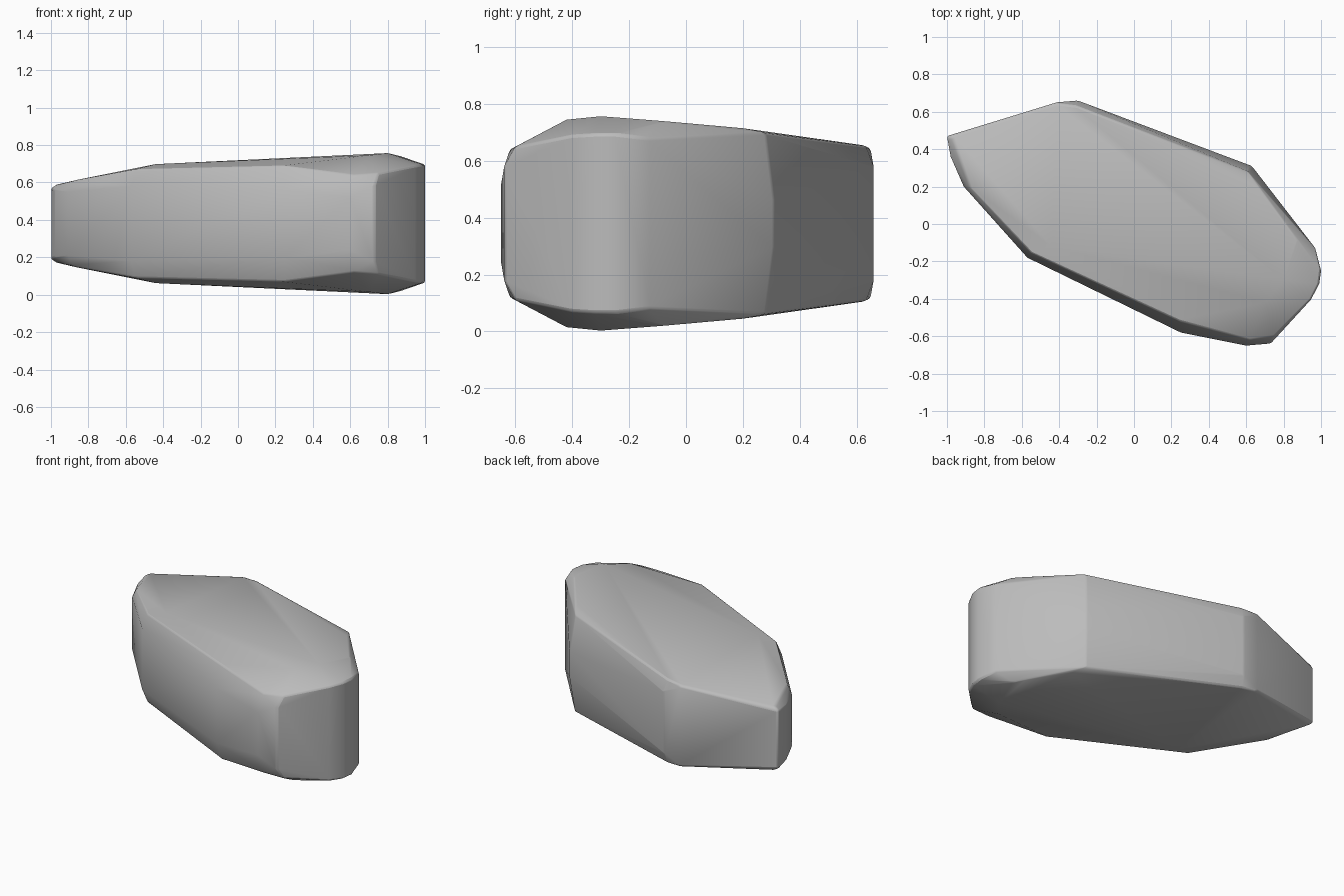
import bpy
import bmesh
import math

# Remove the default cube
default_cube = bpy.data.objects.get("Cube")
if default_cube:
    bpy.data.objects.remove(default_cube, do_unlink=True)

MID_HEIGHT = 0.38

# Steep side wall: x, y and half height of the wall at each corner
wall_outline = [
    (-1, .47, .19), (-.98, .36, .18), (-.91, .2, .17), (-.57, -.18, .2),
    (.25, -.58, .18), (.6, -.65, .14), (.73, -.64, .2),
    (.95, -.4, .31), (.99, -.32, .315), (1, -.25, .315), (.97, -.13, .3),
    (.63, .31, .08), (-.3, .66, .2), (-.42, .65, .26),
]

# Rounded rim and sloping cap: x, y and height above the middle
cap_outline = [
    (-.97, .46, .21), (-.88, .2, .23), (-.55, -.15, .29), (-.44, -.12, .318),
    (.25, -.52, .31), (.62, -.62, .26), (.75, -.6, .27), (.7, -.42, .365),
    (.8, -.3, .377), (.87, -.08, .36), (.65, .2, .335), (.61, .28, .32),
    (-.3, .63, .275), (-.4, .64, .27),
]


def make_material(name, value):
    """Plain matte grey material."""
    material = bpy.data.materials.new(name)
    material.use_nodes = True
    colour = (value, value, value, 1)
    material.diffuse_color = colour
    shader = material.node_tree.nodes["Principled BSDF"]
    shader.inputs["Base Color"].default_value = colour
    shader.inputs["Roughness"].default_value = 0.8
    return material


def make_hull(name, outlines, material):
    """Wrap a convex skin around outlines mirrored above and below the middle."""
    mesh = bpy.data.meshes.new(name)
    bm = bmesh.new()
    for outline in outlines:
        for x, y, half_height in outline:
            for side in (-1, 1):
                bm.verts.new((x, y, MID_HEIGHT + side * half_height))
    result = bmesh.ops.convex_hull(bm, input=bm.verts[:])
    # Drop any points that ended up inside the skin
    leftover = [v for v in bm.verts if not v.link_faces]
    bmesh.ops.delete(bm, geom=leftover, context='VERTS')
    # Merge nearly flat triangles into broad facets
    bmesh.ops.dissolve_limit(bm, angle_limit=math.radians(1.5),
                             verts=bm.verts[:], edges=bm.edges[:])
    bmesh.ops.recalc_face_normals(bm, faces=bm.faces[:])
    bm.to_mesh(mesh)
    bm.free()
    mesh.materials.append(material)
    body = bpy.data.objects.new(name, mesh)
    bpy.context.collection.objects.link(body)
    return body


# Stone body
stone = make_hull("stone_body", [wall_outline, cap_outline],
                  make_material("stone grey", 0.5))

# Slightly worn edges
wear = stone.modifiers.new("worn_edges", 'BEVEL')
wear.width = 0.012
wear.segments = 2
wear.limit_method = 'ANGLE'
wear.angle_limit = math.radians(25)

bpy.ops.object.select_all(action='DESELECT')
stone.select_set(True)
bpy.context.view_layer.objects.active = stone
bpy.ops.object.shade_smooth_by_angle(angle=math.radians(35))
